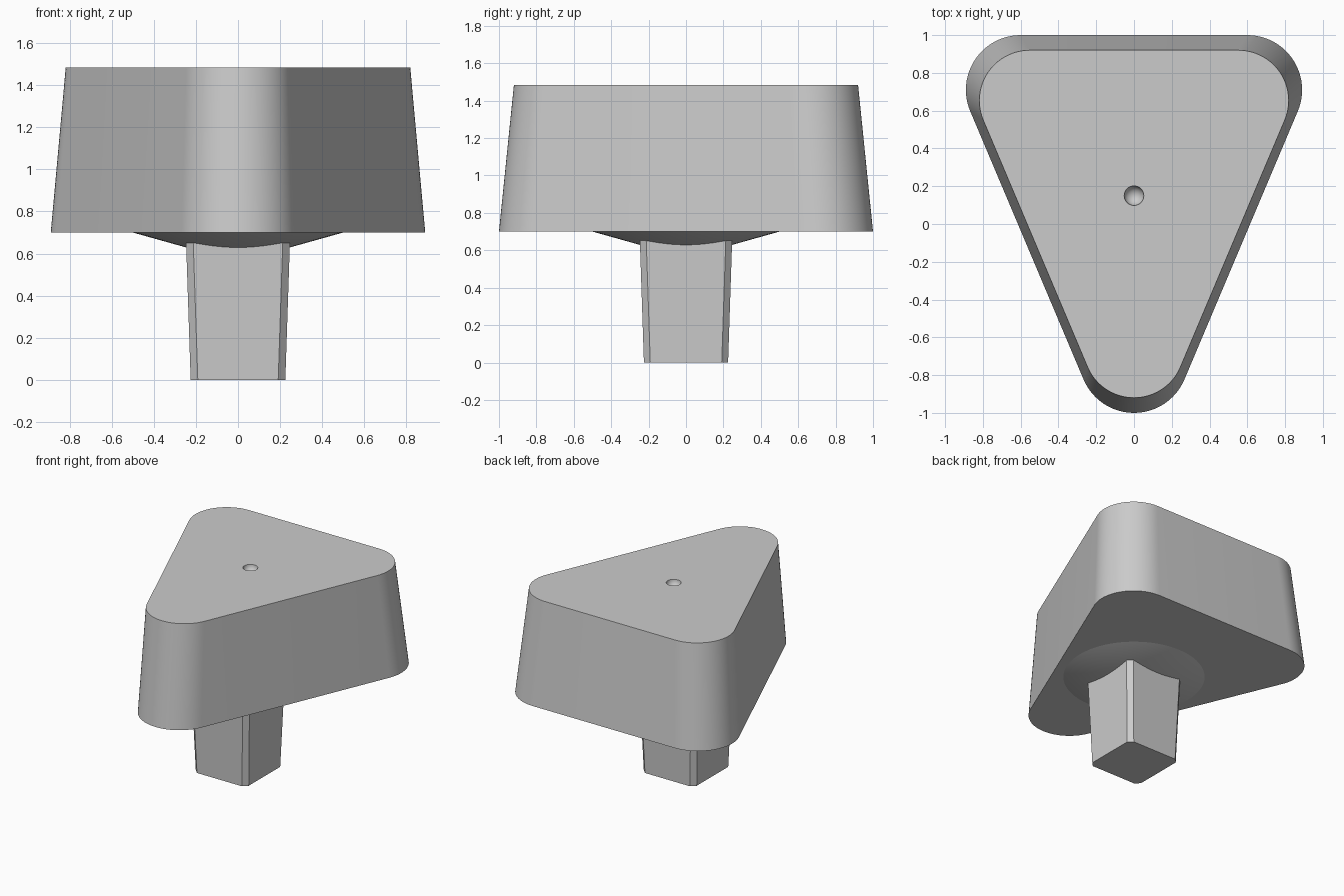
import bpy, bmesh
from math import atan2, cos, sin, pi

cube = bpy.data.objects.get("Cube")
if cube:
    bpy.data.objects.remove(cube, do_unlink=True)

grey = bpy.data.materials.new("plain grey")
grey.use_nodes = True
COLOUR = (0.6, 0.6, 0.6, 1)
grey.diffuse_color = COLOUR
grey.node_tree.nodes["Principled BSDF"].inputs["Base Color"].default_value = COLOUR


def finish(name, bm):
    """Turn a bmesh into a named object with crisp edges and smooth curves."""
    bmesh.ops.recalc_face_normals(bm, faces=bm.faces)
    mesh = bpy.data.meshes.new(name)
    bm.to_mesh(mesh)
    bm.free()
    mesh.materials.append(grey)
    obj = bpy.data.objects.new(name, mesh)
    bpy.context.collection.objects.link(obj)
    bpy.ops.object.select_all(action="DESELECT")
    obj.select_set(True)
    bpy.context.view_layer.objects.active = obj
    bpy.ops.object.shade_smooth_by_angle(angle=pi / 6)
    return obj


def loft(name, lower, upper, z0, z1):
    """Closed solid between two matching outlines."""
    bm = bmesh.new()
    a = [bm.verts.new((x, y, z0)) for x, y in lower]
    b = [bm.verts.new((x, y, z1)) for x, y in upper]
    n = len(a)
    for i in range(n):
        j = (i + 1) % n
        bm.faces.new((a[i], a[j], b[j], b[i]))
    bm.faces.new(a[::-1])
    bm.faces.new(b)
    return finish(name, bm)


# Tapered triangular head with rounded corners
RADIUS, CX, CY, STEPS = 0.29, 0.6, 0.71, 24
side = atan2(-CX, 2 * CY)
corners = [(0, -CY, -pi - side, side),
           (CX, CY, side, pi / 2),
           (-CX, CY, pi / 2, pi - side)]
outline = []
for cx, cy, start, end in corners:
    for i in range(STEPS + 1):
        t = start + (end - start) * i / STEPS
        outline.append((cx + RADIUS * cos(t), cy + RADIUS * sin(t)))
head = loft("head", outline, [(x * 0.92, y * 0.92) for x, y in outline], 0.7, 1.485)

# Round dimple in the top
bm = bmesh.new()
bmesh.ops.create_uvsphere(bm, u_segments=32, v_segments=16, radius=0.052)
bmesh.ops.translate(bm, verts=bm.verts, vec=(0, 0.15, 1.485))
cutter = finish("dimple_cutter", bm)
cutter.hide_render = True
bpy.context.view_layer.objects.active = head
cut = head.modifiers.new("dimple", "BOOLEAN")
cut.operation = "DIFFERENCE"
cut.solver = "EXACT"
cut.object = cutter
# Cut before the smoothing so that the rim stays crisp
bpy.ops.object.modifier_move_to_index(modifier="dimple", index=0)
bpy.ops.object.modifier_apply(modifier="dimple")
bpy.data.objects.remove(cutter, do_unlink=True)
bpy.ops.object.select_all(action="DESELECT")
head.select_set(True)
bpy.ops.object.shade_smooth_by_angle(angle=pi / 6)

# Shallow cone under the head
bm = bmesh.new()
bmesh.ops.create_cone(bm, segments=64, radius1=0, radius2=0.5, depth=0.14)
bmesh.ops.translate(bm, verts=bm.verts, vec=(0, 0, 0.63))
finish("collar_cone", bm)


# Square stem with chamfered corners
def chamfered_square(half, chamfer):
    k = half - chamfer
    return [(half, -k), (half, k), (k, half), (-k, half),
            (-half, k), (-half, -k), (-k, -half), (k, -half)]


loft("stem", chamfered_square(0.225, 0.034), chamfered_square(0.247, 0.034), 0, 0.66)
